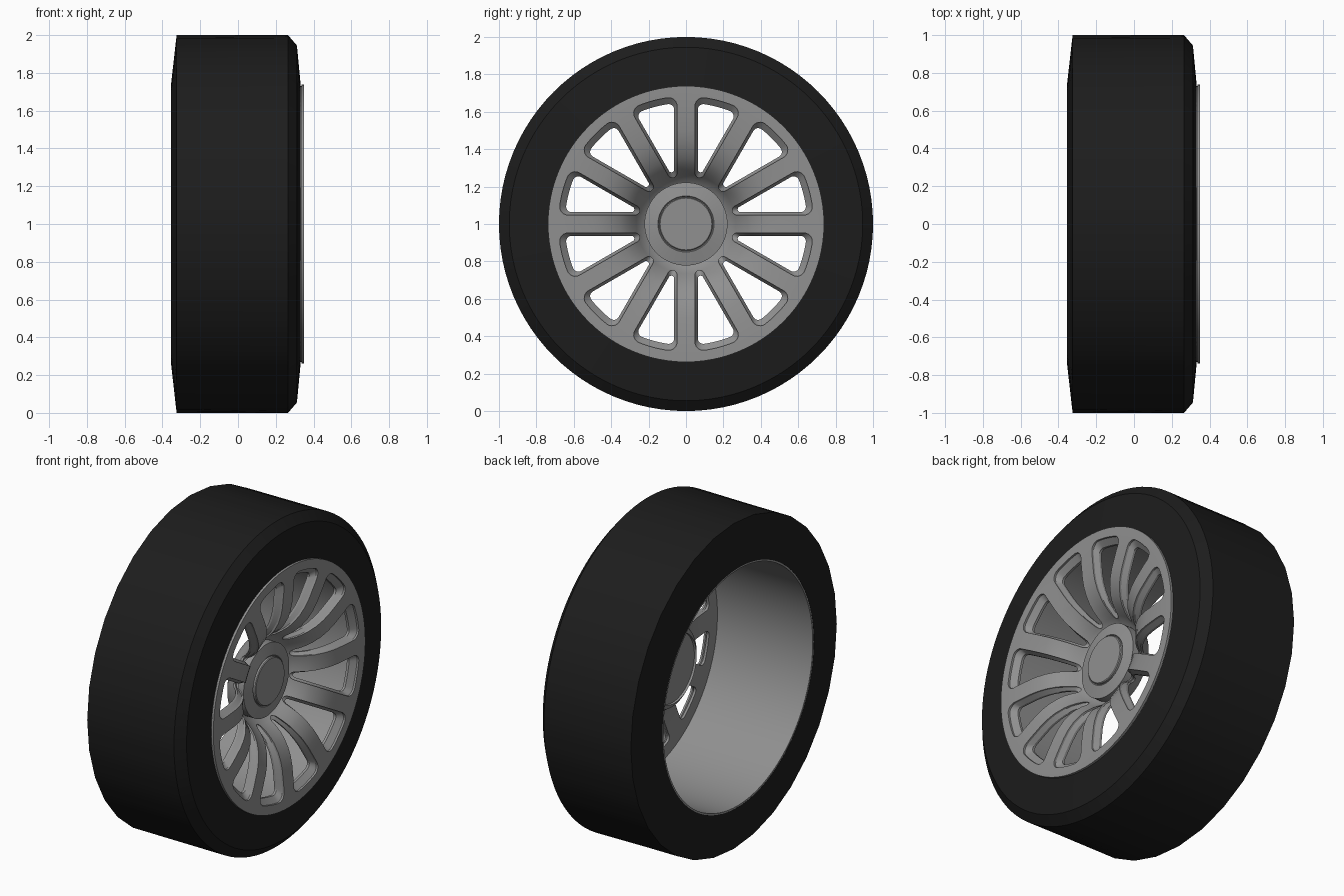
import bpy, bmesh, math
from math import sin, cos, asin, pi, radians

cube = bpy.data.objects.get("Cube")
if cube:
    bpy.data.objects.remove(cube, do_unlink=True)

SPOKES = 12
HALF = pi / SPOKES


def material(name, value):
    m = bpy.data.materials.new(name)
    m.use_nodes = True
    colour = (value, value, value, 1)
    m.diffuse_color = colour
    bsdf = next(n for n in m.node_tree.nodes if n.type == 'BSDF_PRINCIPLED')
    bsdf.inputs["Base Color"].default_value = colour
    return m


rubber = material("black rubber", 0.012)
alloy = material("grey alloy", 0.28)


def make_object(name, bm, mat):
    bmesh.ops.recalc_face_normals(bm, faces=bm.faces)
    mesh = bpy.data.meshes.new(name)
    bm.to_mesh(mesh)
    bm.free()
    mesh.materials.append(mat)
    ob = bpy.data.objects.new(name, mesh)
    bpy.context.collection.objects.link(ob)
    return ob


def smooth(ob, angle=32):
    bpy.ops.object.select_all(action='DESELECT')
    ob.select_set(True)
    bpy.context.view_layer.objects.active = ob
    bpy.ops.object.shade_smooth_by_angle(angle=radians(angle))


def revolve(name, profile, segments, mat, closed=True):
    """Spin (radius, x) points around the axle; open profiles end on the axle."""
    bm = bmesh.new()
    verts = [bm.verts.new((x, r, 1)) for r, x in profile]
    n = len(verts)
    edges = [bm.edges.new((verts[i], verts[(i + 1) % n])) for i in range(n if closed else n - 1)]
    bmesh.ops.spin(bm, geom=verts + edges, cent=(0, 0, 1), axis=(1, 0, 0),
                   angle=2 * pi, steps=segments, use_merge=True)
    bmesh.ops.remove_doubles(bm, verts=bm.verts, dist=1e-5)
    return make_object(name, bm, mat)


# Tyre: round at the front, with a coarser faceted shoulder at the back
tyre = revolve("tyre", [(0.735, -0.355), (1.0, -0.325), (1.0, 0.265),
                        (0.945, 0.312), (0.735, 0.332)], 96, rubber)
step = 2 * pi / 32
for v in tyre.data.vertices:
    if v.co.x < -0.3 and math.hypot(v.co.y, v.co.z - 1) > 0.9:
        off = math.atan2(v.co.z - 1, v.co.y) % step - step / 2
        k = cos(step / 2) / cos(off)
        v.co.y *= k
        v.co.z = 1 + (v.co.z - 1) * k
smooth(tyre)

# Open barrel behind the spokes
barrel = revolve("rim_barrel", [(0.725, -0.354), (0.735, -0.354),
                                (0.735, 0.33), (0.725, 0.33)], 96, alloy)
smooth(barrel)

# Dished wheel face, thick enough to be pierced by the windows
DISH = [(0.738, 0.349), (0.69, 0.349), (0.6, 0.345), (0.5, 0.335), (0.45, 0.325),
        (0.4, 0.308), (0.35, 0.28), (0.32, 0.256), (0.29, 0.223), (0.265, 0.188),
        (0.24, 0.15), (0.21, 0.13)]
THICK = 0.055


def dish_x(r):
    for (r1, x1), (r0, x0) in zip(DISH, DISH[1:]):
        if r >= r0:
            return x0 + (x1 - x0) * min(1, (r - r0) / (r1 - r0))
    return DISH[-1][1]


back = [(min(r, 0.73), x - THICK) for r, x in reversed(DISH)]
face = revolve("spoked_face", DISH + back + [(0.73, 0.335), (0.738, 0.335)], 96, alloy)


def window_outline(w, outer, corner, inner):
    """Rounded wedge between two spokes of half width w, centred on angle 0."""
    phi = HALF - asin((w + corner) / (outer - corner))
    cx, cy = (outer - corner) * cos(phi), (outer - corner) * sin(phi)
    c = (w + inner) / sin(HALF)
    side = HALF + pi / 2
    pts = []
    for i in range(9):                      # rounded end by the hub
        a = 2 * pi - side + (2 * side - 2 * pi) * i / 8
        pts.append((c + inner * cos(a), inner * sin(a)))
    start = pts[-1]
    arc = []
    for i in range(7):                      # rounded outer corner
        a = side + (phi - side) * i / 6
        arc.append((cx + corner * cos(a), cy + corner * sin(a)))
    flank = [tuple(s + (e - s) * i / 8 for s, e in zip(start, arc[0])) for i in range(1, 8)]
    rim = [(outer * cos(phi * t), outer * sin(phi * t)) for t in (0.66, 0.33)]
    upper = flank + arc + rim
    return pts + upper + [(outer, 0)] + [(u, -v) for u, v in reversed(upper)]


# Window cutters: wide at the front surface, stepping in to a narrower opening
wide = window_outline(0.048, 0.682, 0.045, 0.025)
narrow = window_outline(0.063, 0.648, 0.03, 0.015)
bm = bmesh.new()
for k in range(SPOKES):
    t = HALF * (2 * k + 1)
    loops = []
    for outline, depth in ((wide, None), (wide, 0.012), (narrow, 0.04), (narrow, -1)):
        ring = []
        for u, v in outline:
            x = 0.5 if depth is None else -0.2 if depth < 0 else dish_x(math.hypot(u, v)) - depth
            ring.append(bm.verts.new((x, u * cos(t) - v * sin(t), 1 + u * sin(t) + v * cos(t))))
        loops.append(ring)
    for a, b in zip(loops, loops[1:]):
        for i in range(len(a)):
            j = (i + 1) % len(a)
            bm.faces.new((a[i], a[j], b[j], b[i]))
    bm.faces.new(loops[0])
    bm.faces.new(loops[-1])
cutter = make_object("window_cutter", bm, alloy)
cutter.hide_render = True

cut = face.modifiers.new("windows", 'BOOLEAN')
cut.operation = 'DIFFERENCE'
cut.solver = 'EXACT'
cut.object = cutter
bpy.context.view_layer.objects.active = face
bpy.ops.object.modifier_apply(modifier=cut.name)
bpy.data.objects.remove(cutter, do_unlink=True)
smooth(face, 28)

# Hub drum with a shallow cone front, and its round centre cap
hub = revolve("hub", [(0, 0.09), (0.222, 0.09), (0.222, 0.193), (0.15, 0.208),
                      (0.146, 0.203), (0, 0.203)], 64, alloy, closed=False)
smooth(hub, 20)
cap = revolve("centre_cap", [(0, 0.19), (0.143, 0.19), (0.143, 0.215), (0.138, 0.219),
                             (0, 0.219)], 64, alloy, closed=False)
smooth(cap, 20)
